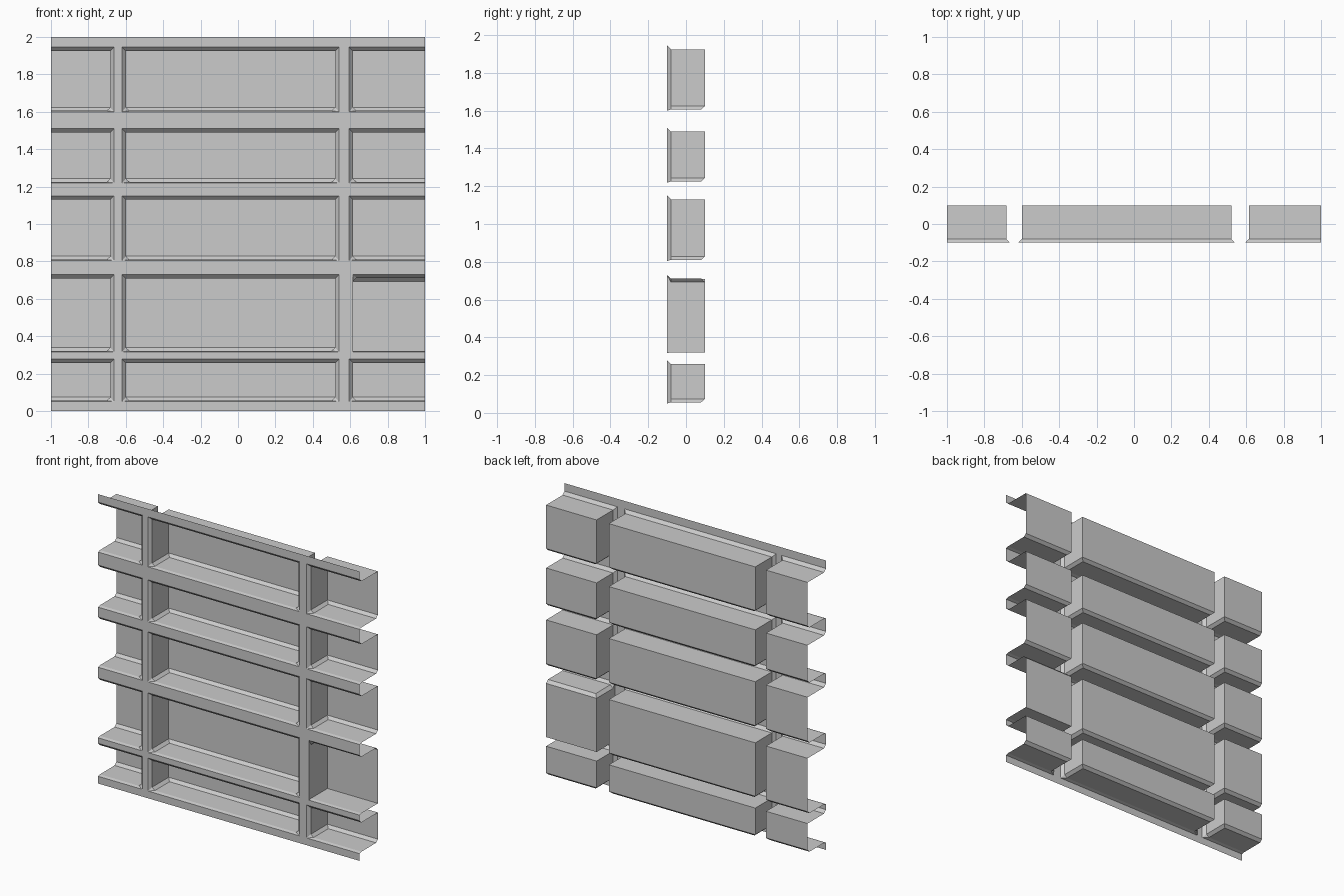
import bpy, bmesh

if "Cube" in bpy.data.objects:
    bpy.data.objects.remove(bpy.data.objects["Cube"])

FRONT, BACK, C = -0.1, 0.1, 0.02
# bay openings in the front face: (bottom, top) and (left, right)
ROWS = [(0.05, 0.278), (0.316, 0.729), (0.804, 1.151), (1.219, 1.51), (1.60, 1.945)]
COLS = [(-1.0, -0.662), (-0.62, 0.54), (0.594, 1.0)]


def finish(bm, name):
    bmesh.ops.remove_doubles(bm, verts=bm.verts, dist=1e-5)
    bmesh.ops.recalc_face_normals(bm, faces=bm.faces)
    flat = [f for f in bm.faces if abs(f.normal.y) > 0.99]
    if max(flat, key=lambda f: f.calc_area()).normal.y > 0:
        bmesh.ops.reverse_faces(bm, faces=bm.faces)
    me = bpy.data.meshes.new(name)
    bm.to_mesh(me)
    bm.free()
    bpy.context.collection.objects.link(bpy.data.objects.new(name, me))


def sheet(name, x0, x1, z0, z1):
    bm = bmesh.new()
    bm.faces.new([bm.verts.new(p) for p in
                  ((x0, FRONT, z0), (x1, FRONT, z0), (x1, FRONT, z1), (x0, FRONT, z1))])
    finish(bm, name)


def bay(name, opening, wall, floor_z, ceil_z, bevelled_z, lz, hz):
    """Recess with a flared lip; floor_z is the side with bevelled edges."""
    (ox0, ox1), (x0, x1) = opening, wall
    open_l, open_r = x0 <= -1, x1 >= 1
    cl, cr = (0 if open_l else C), (0 if open_r else C)
    zb = bevelled_z
    rim = [(ox0, lz), (ox0, lz), (ox1, lz), (ox1, lz), (ox1, hz), (ox0, hz)]
    mid = [(x0, zb), (x0 + cl, floor_z), (x1 - cr, floor_z), (x1, zb),
           (x1, ceil_z), (x0, ceil_z)]
    end = [(x0, zb), (x0, zb), (x1, zb), (x1, zb), (x1, ceil_z), (x0, ceil_z)]
    bm = bmesh.new()
    loops = []
    for y, pts in ((FRONT, rim), (FRONT + C, mid), (BACK - C, mid), (BACK, end)):
        made = {}
        loop = []
        for x, z in pts:
            k = (x, z)
            if k not in made:
                made[k] = bm.verts.new((x, y, z))
            loop.append(made[k])
        loops.append(loop)
    for a, b in zip(loops, loops[1:]):
        for i in range(6):
            if (open_l and i in (0, 5)) or (open_r and i in (2, 3)):
                continue
            j = (i + 1) % 6
            vs = list(dict.fromkeys((a[i], a[j], b[j], b[i])))
            if len(vs) > 2:
                bm.faces.new(vs)
    e = loops[-1]
    bm.faces.new((e[0], e[3], e[4], e[5]))
    finish(bm, name)


# recessed bays, one of them turned upside down
for r, (zb, zt) in enumerate(ROWS):
    for c, (xa, xb) in enumerate(COLS):
        name = f"bay_{r}_{c}"
        wall = (xa if c == 0 else xa + 0.02, xb if c == 2 else xb - 0.02)
        if (r, c) == (1, 2):
            bay(name, (wall[0], xb), wall, zt - 0.017, zb + 0.005, zt - 0.037, zt, zb)
        else:
            bay(name, (xa, xb), wall, zb + 0.006, zt - 0.02, zb + 0.024, zb, zt)

# horizontal face strips
edges = [0.0] + [z for row in ROWS for z in row] + [2.0]
for i in range(0, len(edges), 2):
    sheet(f"rail_{i // 2}", -1, 1, edges[i], edges[i + 1])

# upright face strips between bays
for r, (zb, zt) in enumerate(ROWS):
    for c in range(2):
        right = COLS[c + 1][0] + (0.02 if (r, c) == (1, 1) else 0)
        sheet(f"upright_{r}_{c}", COLS[c][1], right, zb, zt)
